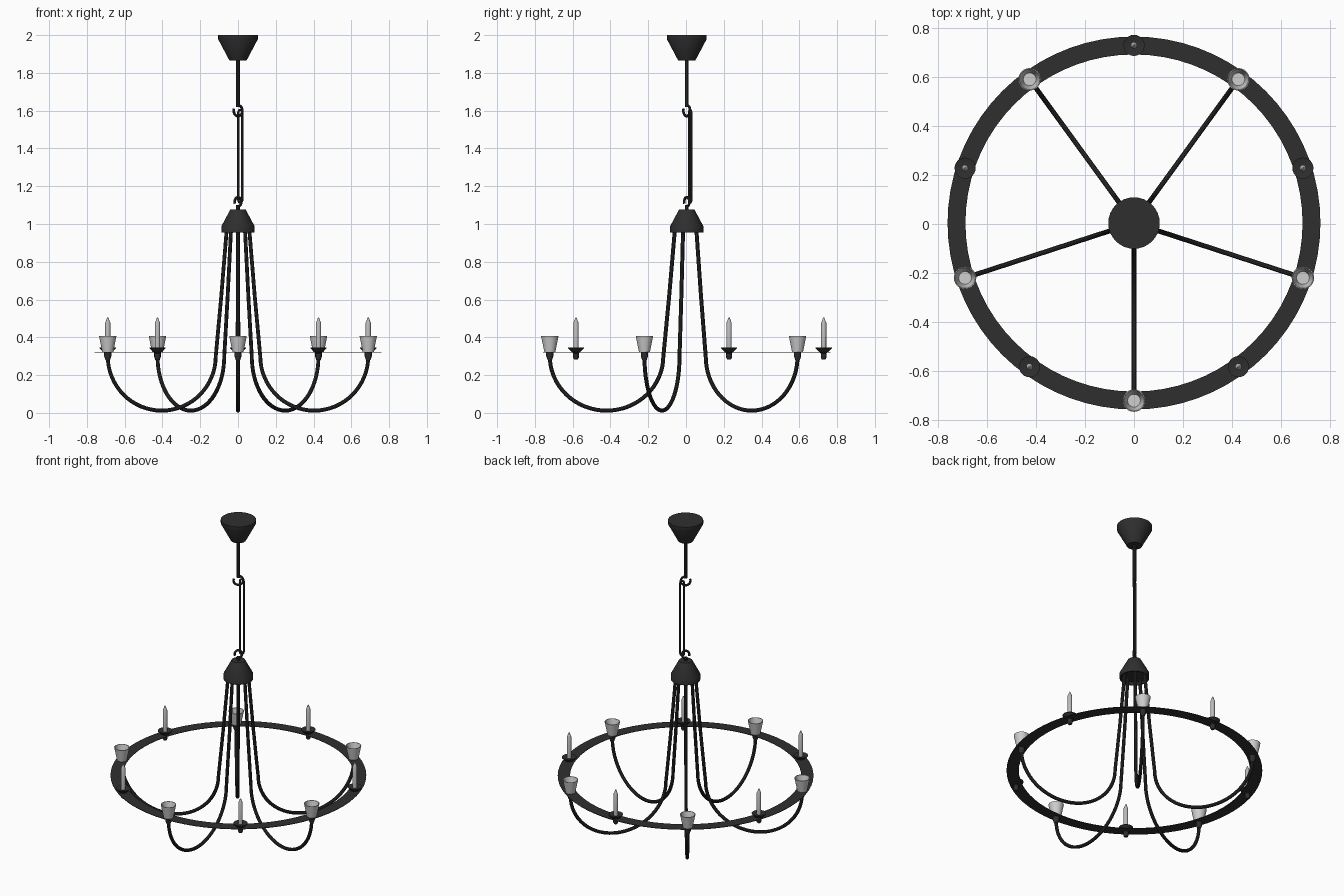
import bpy, bmesh, math
from math import cos, sin, pi, radians
from mathutils import Matrix, Vector

cube = bpy.data.objects.get("Cube")
if cube:
    bpy.data.objects.remove(cube, do_unlink=True)

CY = 0.004        # shared vertical axis
REACH = 0.725     # radius of arm tips and candles


def material(name, value):
    m = bpy.data.materials.new(name)
    m.use_nodes = True
    m.diffuse_color = (value, value, value, 1)
    m.node_tree.nodes["Principled BSDF"].inputs["Base Color"].default_value = m.diffuse_color
    return m


iron = material("black_iron", 0.028)
glass = material("frosted_glass", 0.62)
wax = material("candle_wax", 0.5)


def finish(bm, name, mat, loc, turn):
    bmesh.ops.recalc_face_normals(bm, faces=bm.faces)
    mesh = bpy.data.meshes.new(name)
    bm.to_mesh(mesh)
    bm.free()
    mesh.materials.append(mat)
    ob = bpy.data.objects.new(name, mesh)
    bpy.context.collection.objects.link(ob)
    ob.matrix_world = Matrix.Translation((loc[0], loc[1] + CY, 0)) @ Matrix.Rotation(turn, 4, "Z")
    bpy.ops.object.select_all(action="DESELECT")
    ob.select_set(True)
    bpy.context.view_layer.objects.active = ob
    bpy.ops.object.shade_smooth_by_angle(angle=radians(35))
    return ob


def lathe(name, profile, mat, loc=(0, 0), sides=24, closed=False):
    """Spin a list of (radius, height) points round the vertical axis."""
    bm = bmesh.new()
    rings = []
    for r, z in profile:
        if r == 0:
            rings.append([bm.verts.new((0, 0, z))] * sides)
        else:
            rings.append([bm.verts.new((r * cos(2 * pi * i / sides), r * sin(2 * pi * i / sides), z))
                          for i in range(sides)])
    pairs = list(zip(rings, rings[1:]))
    if closed:
        pairs.append((rings[-1], rings[0]))
    for a, b in pairs:
        for i in range(sides):
            j = (i + 1) % sides
            corners = list(dict.fromkeys((a[i], a[j], b[j], b[i])))
            bm.faces.new(corners)
    return finish(bm, name, mat, loc, 0)


def tube(name, path, radius, mat, loc=(0, 0), turn=0, sides=10, loop=False):
    """Sweep a circle along a path of (x, z) points in an upright plane."""
    bm = bmesh.new()
    pts = [Vector((x, 0, z)) for x, z in path]
    n, rings = len(pts), []
    for k, p in enumerate(pts):
        before = pts[k - 1] if k or loop else p
        after = pts[(k + 1) % n] if k < n - 1 or loop else p
        t = (after - before).normalized()
        side = Vector((t.z, 0, -t.x))
        rings.append([bm.verts.new(p + radius * (side * cos(2 * pi * i / sides)
                                                 + Vector((0, 1, 0)) * sin(2 * pi * i / sides)))
                      for i in range(sides)])
    for k in range(n if loop else n - 1):
        a, b = rings[k], rings[(k + 1) % n]
        for i in range(sides):
            j = (i + 1) % sides
            bm.faces.new((a[i], a[j], b[j], b[i]))
    if not loop:
        bm.faces.new(rings[0])
        bm.faces.new(rings[-1])
    return finish(bm, name, mat, loc, turn)


def arc(cx, cz, rx, rz, start, end, steps):
    angles = [radians(start + (end - start) * i / steps) for i in range(steps + 1)]
    return [(cx + rx * cos(a), cz + rz * sin(a)) for a in angles]


# Ceiling canopy and rod
lathe("ceiling_canopy", [(0, 2), (0.105, 2), (0.105, 1.978), (0.045, 1.865), (0, 1.865)], iron, sides=32)
tube("ceiling_rod", [(0, 1.87), (0, 1.62)], 0.011, iron)

# Open hooks joined by one long link
tube("upper_hook", arc(0, 1.6, 0.029, 0.029, 90, -200, 24), 0.007, iron, turn=radians(38))
tube("lower_hook", arc(0, 1.117, 0.022, 0.025, -90, 200, 24), 0.007, iron, turn=radians(38))
link = arc(0, 1.59, 0.012, 0.014, 0, 180, 10) + arc(0, 1.127, 0.012, 0.014, 180, 360, 10)
tube("long_link", link, 0.006, iron, loc=(0.012, 0.018), turn=radians(30), loop=True)

# Central bell that gathers the arms
tube("bell_stem", [(0, 1.06), (0, 1.1)], 0.01, iron)
lathe("bell", [(0, 1.078), (0.04, 1.078), (0.088, 0.988), (0.088, 0.955),
               (0.08, 0.955), (0.08, 0.975), (0, 0.975)], iron, sides=32)

# Flat hoop
lathe("hoop", [(0.688, 0.32), (0.761, 0.32), (0.761, 0.323), (0.688, 0.323)], iron,
      sides=72, closed=True)

# Arms ending in glass shades
arm_path = [(0.062, 0.98), (0.093, 0.62), (0.118, 0.36)]
arm_path += arc(0.4245, 0.3, 0.3005, 0.288, 180, 360, 32)
for k in range(5):
    a = radians(-90 + 72 * k)
    spot = (REACH * cos(a), REACH * sin(a))
    tube("arm", arm_path, 0.0105, iron, turn=a)
    lathe("arm_socket", [(0, 0.28), (0.012, 0.28), (0.019, 0.3), (0.019, 0.326), (0, 0.326)],
          iron, spot, 16)
    lathe("glass_shade", [(0, 0.322), (0.029, 0.322), (0.046, 0.406), (0.042, 0.406),
                          (0.026, 0.33), (0, 0.33)], glass, spot)

# Candles between the arms
for k in range(5):
    a = radians(-54 + 72 * k)
    spot = (REACH * cos(a), REACH * sin(a))
    lathe("candle_saucer", [(0, 0.283), (0.01, 0.283), (0.015, 0.292), (0.015, 0.315), (0.026, 0.325),
                            (0.043, 0.342), (0.043, 0.346), (0.018, 0.34), (0, 0.34)], iron, spot)
    lathe("candle", [(0, 0.338), (0.0135, 0.338), (0.0135, 0.478), (0.009, 0.488),
                     (0.003, 0.506), (0, 0.506)], wax, spot, 16)
